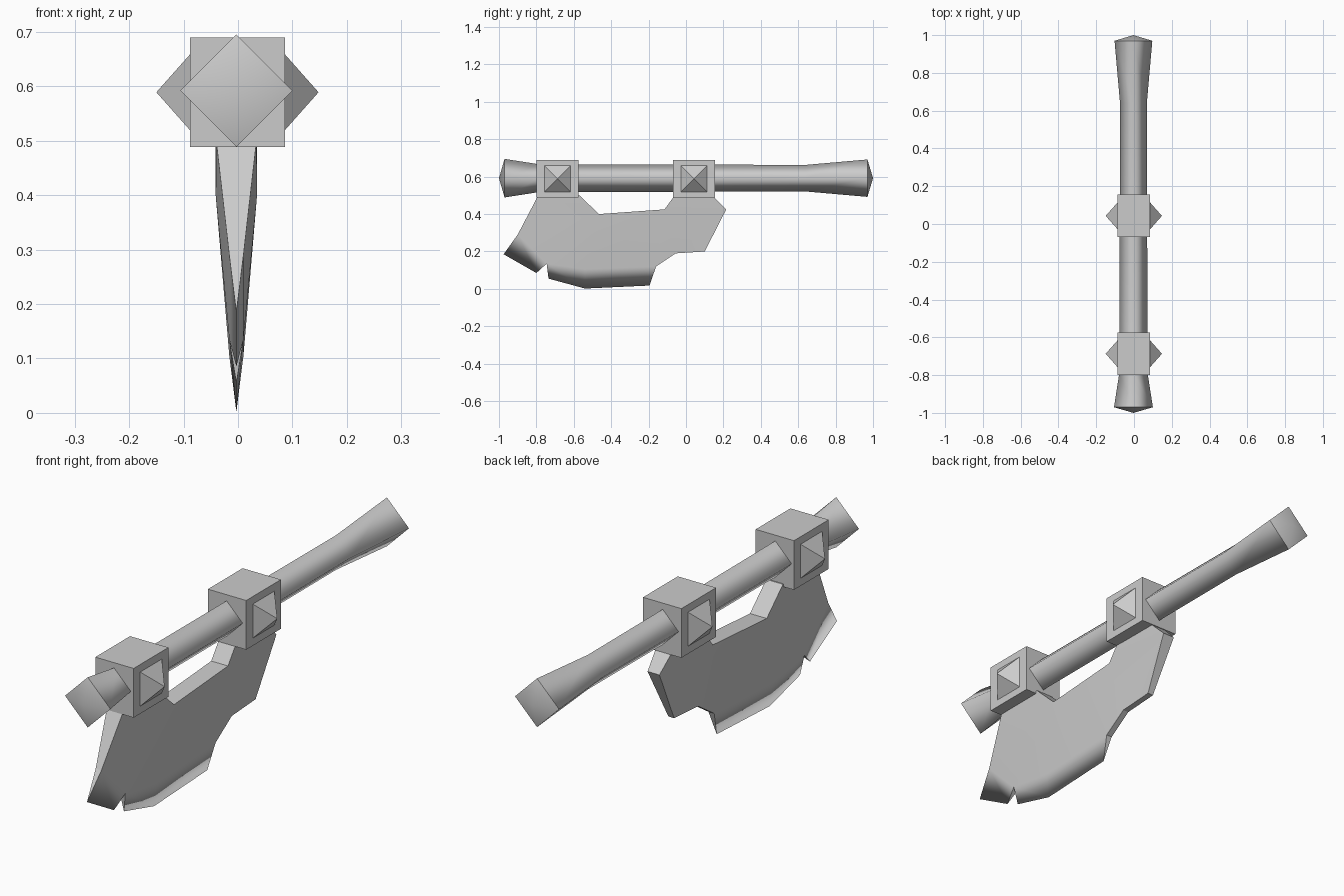
import bpy, bmesh, math

if "Cube" in bpy.data.objects:
    bpy.data.objects.remove(bpy.data.objects["Cube"])

grey = bpy.data.materials.new("steel grey")
grey.diffuse_color = (0.6, 0.6, 0.6, 1)
grey.use_nodes = True
grey.node_tree.nodes["Principled BSDF"].inputs["Base Color"].default_value = grey.diffuse_color
AXIS_X, AXIS_Z = -0.003, 0.592


def finish(bm, name):
    bmesh.ops.recalc_face_normals(bm, faces=bm.faces)
    me = bpy.data.meshes.new(name)
    bm.to_mesh(me)
    bm.free()
    me.materials.append(grey)
    ob = bpy.data.objects.new(name, me)
    bpy.context.collection.objects.link(ob)
    return ob


# Handle: four-sided smooth shaft, flared at both ends with pointed caps
profile = [(-0.97, 0.103), (-0.79, 0.075), (0.64, 0.071), (0.97, 0.1)]
bm = bmesh.new()
rings = []
for y, r in profile:
    rings.append([bm.verts.new((AXIS_X + r * math.cos(a * math.pi / 2), y,
                                AXIS_Z + r * math.sin(a * math.pi / 2)))
                  for a in range(4)])
for lo, hi in zip(rings, rings[1:]):
    for i in range(4):
        j = (i + 1) % 4
        bm.faces.new((lo[i], lo[j], hi[j], hi[i]))
for ring, y in ((rings[0], -1), (rings[-1], 1)):
    tip = bm.verts.new((AXIS_X, y, AXIS_Z))
    for i in range(4):
        j = (i + 1) % 4
        bm.faces.new((ring[i], ring[j], tip))
        bm.edges.get((ring[i], ring[j])).smooth = False
for f in bm.faces:
    f.smooth = True
finish(bm, "handle")

# Collars: square blocks with a pyramid stud on each side
for name, cy in (("front", -0.687), ("rear", 0.043)):
    bm = bmesh.new()
    bmesh.ops.create_cube(bm, size=1)
    for v in bm.verts:
        v.co = (v.co.x * 0.174 - 0.001, v.co.y * 0.225 + cy, v.co.z * 0.202 + 0.589)
    finish(bm, name + "_collar")
    for side, label in ((1, "right"), (-1, "left")):
        bm = bmesh.new()
        base = [bm.verts.new((side * 0.086 - 0.001, cy + dy * 0.071, 0.589 + dz * 0.071))
                for dy, dz in ((-1, -1), (1, -1), (1, 1), (-1, 1))]
        tip = bm.verts.new((side * 0.149 - 0.001, cy, 0.589))
        bm.faces.new(base)
        for i in range(4):
            bm.faces.new((base[i], base[(i + 1) % 4], tip))
        finish(bm, f"{name}_{label}_stud")

# Blade: (y, z, half thickness); zero thickness is the cutting edge
pts = [(-0.79, 0.5, .037), (-0.90, 0.29, .013), (-0.745, 0.135, .013),
       (-0.54, 0.105, .013), (-0.16, 0.12, .013), (-0.055, 0.19, .013),
       (0.10, 0.20, .013), (0.215, 0.425, .027), (0.14, 0.5, .037),
       (-0.06, 0.5, .038), (-0.115, 0.425, .038), (-0.465, 0.40, .038),
       (-0.57, 0.5, .038), (-0.975, 0.185, 0), (-0.80, 0.085, 0),
       (-0.735, 0.055, 0), (-0.54, 0.002, 0), (-0.195, 0.018, 0)]
sides = [(0, 1, 11, 12), (1, 2, 11), (2, 3, 11), (3, 4, 10, 11), (4, 5, 10),
         (5, 6, 7, 10), (7, 8, 9, 10),
         (1, 13, 14, 2), (2, 15, 16, 3), (3, 16, 17, 4)]
rim = [0, 1, 13, 14, 2, 15, 16, 17, 4, 5, 6, 7, 8, 9, 10, 11, 12]
bm = bmesh.new()
right = [bm.verts.new((AXIS_X + t, y, z)) for y, z, t in pts]
left = [bm.verts.new((AXIS_X - t, y, z)) if t else right[i]
        for i, (y, z, t) in enumerate(pts)]
for vs in (right, left):
    for face in sides:
        bm.faces.new([vs[i] for i in face]).smooth = True
# Flat rim around the blade, with sharp borders
for a, b in zip(rim, rim[1:] + rim[:1]):
    loop = list(dict.fromkeys((right[a], right[b], left[b], left[a])))
    if len(loop) > 2:
        f = bm.faces.new(loop)
        for e in f.edges:
            e.smooth = False
finish(bm, "blade")
